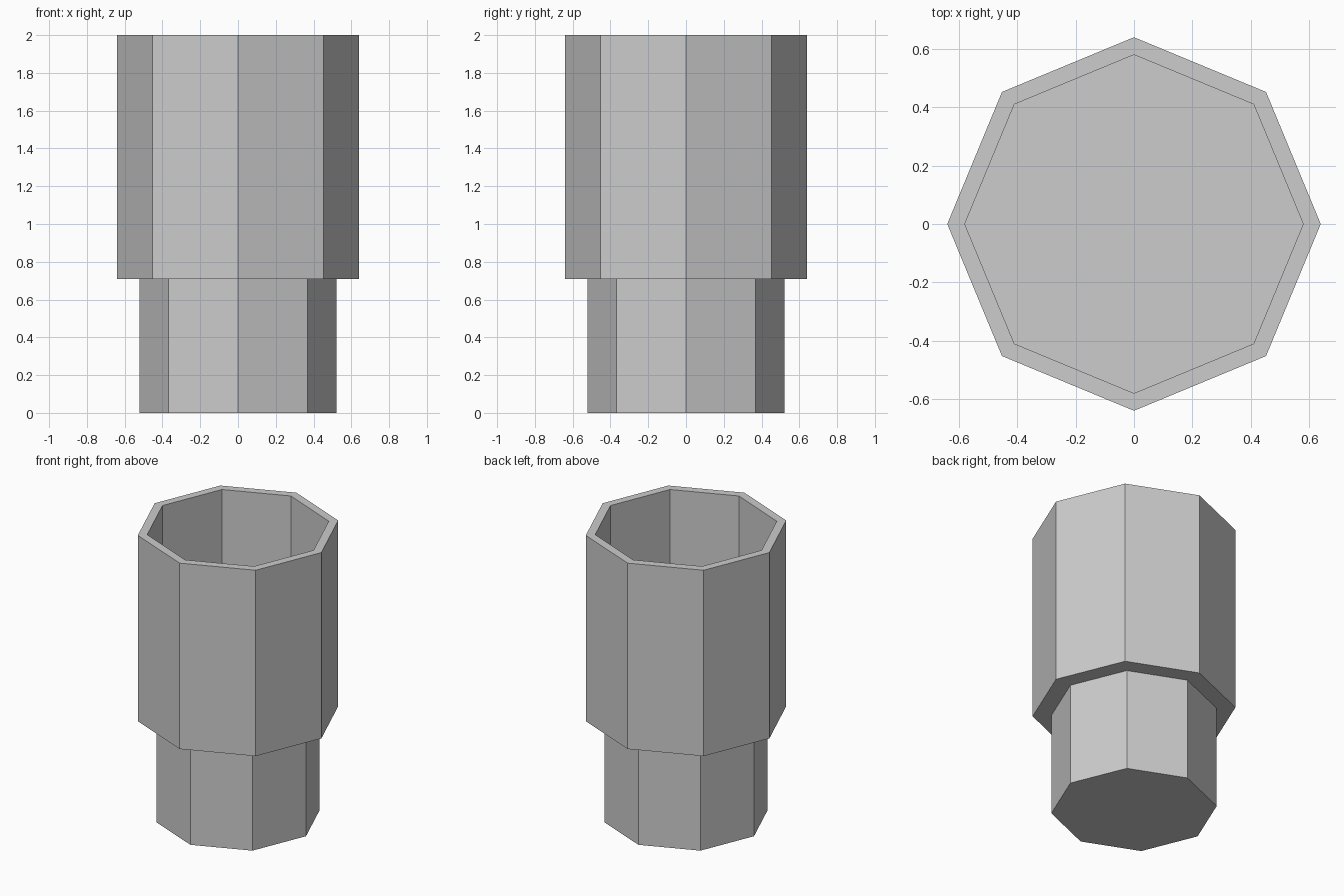
import bpy
import bmesh
from math import cos, sin, tau

SIDES = 8

cube = bpy.data.objects.get("Cube")
if cube:
    bpy.data.objects.remove(cube, do_unlink=True)

# Single plain grey
grey = bpy.data.materials.new("light_grey")
grey.use_nodes = True
colour = (0.604, 0.604, 0.604, 1)
grey.diffuse_color = colour
grey.node_tree.nodes["Principled BSDF"].inputs["Base Color"].default_value = colour


def turned_part(name, profile):
    """Revolve (radius, height) pairs into flat-sided rings, capped at both ends."""
    bm = bmesh.new()
    rings = [[bm.verts.new((r * cos(tau * i / SIDES), r * sin(tau * i / SIDES), z))
              for i in range(SIDES)] for r, z in profile]
    for low, high in zip(rings, rings[1:]):
        for i in range(SIDES):
            j = (i + 1) % SIDES
            bm.faces.new((low[i], low[j], high[j], high[i]))
    bm.faces.new(rings[0][::-1])
    bm.faces.new(rings[-1])
    bmesh.ops.recalc_face_normals(bm, faces=bm.faces)
    mesh = bpy.data.meshes.new(name)
    bm.to_mesh(mesh)
    bm.free()
    mesh.materials.append(grey)
    obj = bpy.data.objects.new(name, mesh)
    bpy.context.collection.objects.link(obj)
    return obj


# Solid base, stepped shoulder, open cup with a thin rim and a flat floor
turned_part("stepped_cup", [
    (0.522, 0), (0.522, 0.71),
    (0.64, 0.71), (0.64, 2),
    (0.58, 2), (0.58, 0.77),
])
